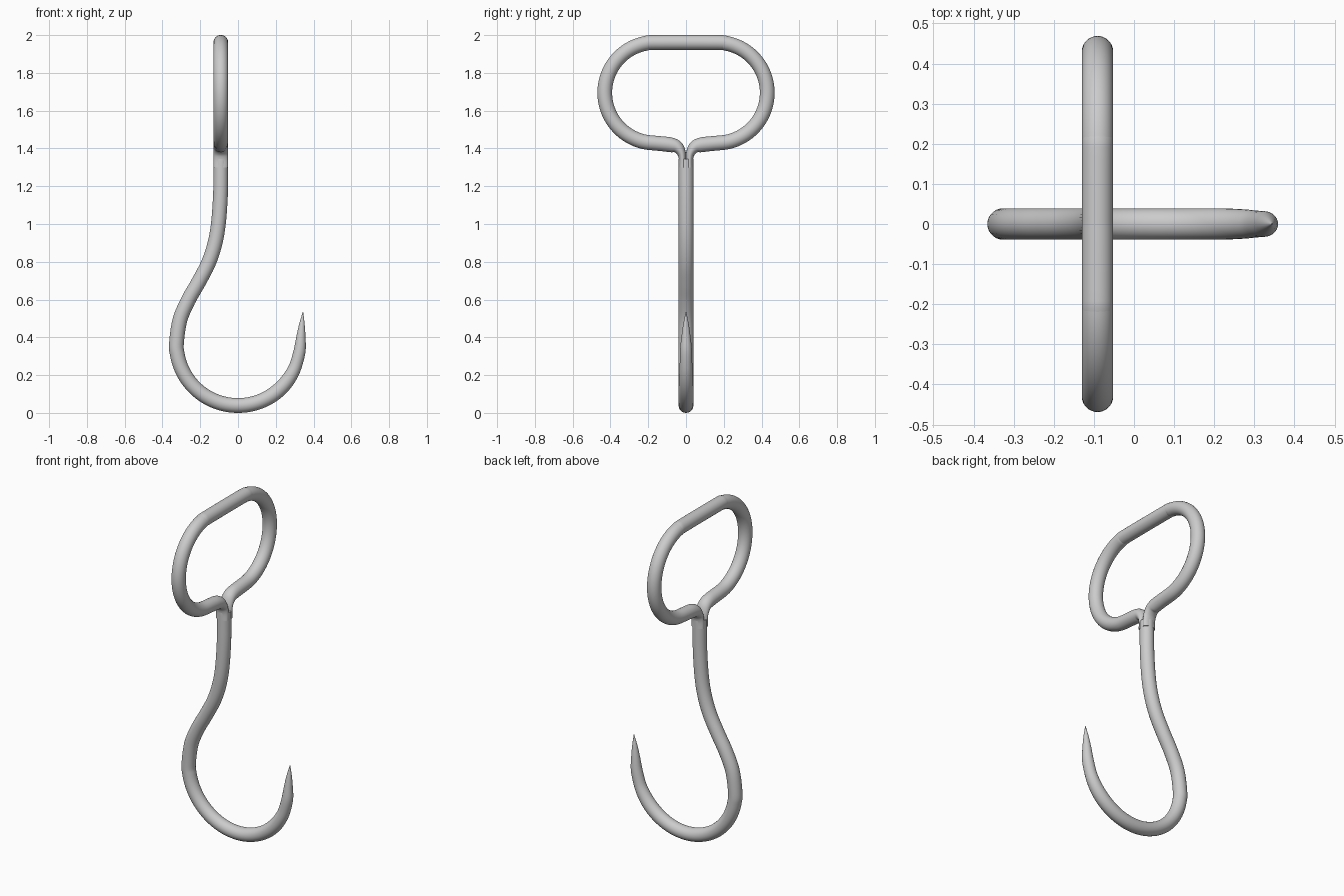
import bpy, bmesh, math
from mathutils import Vector

if "Cube" in bpy.data.objects:
    bpy.data.objects.remove(bpy.data.objects["Cube"])

R = 0.039      # rod radius
X0 = -0.091    # shank / handle plane
SIDES = 28

steel = bpy.data.materials.new("grey_steel")
steel.diffuse_color = (0.6, 0.6, 0.6, 1)
steel.use_nodes = True
steel.node_tree.nodes["Principled BSDF"].inputs["Base Color"].default_value = steel.diffuse_color


def smooth_path(keys, steps=5):
    """Catmull-Rom through keys (position + two radii as 5-tuples)."""
    k = [keys[0]] + keys + [keys[-1]]
    out = []
    for i in range(1, len(k) - 2):
        for s in range(steps):
            t = s / steps
            out.append([0.5 * (2 * b + (c - a) * t + (2 * a - 5 * b + 4 * c - d) * t * t
                               + (3 * b - a - 3 * c + d) * t ** 3)
                        for a, b, c, d in zip(k[i - 1], k[i], k[i + 1], k[i + 2])])
    out.append(list(keys[-1]))
    return out


def sweep(name, path, axis):
    """Sweep an ellipse along a planar path; axis is the plane normal."""
    bm = bmesh.new()
    axis = Vector(axis)
    pts = [Vector(p[:3]) for p in path]
    rings = []
    for i, p in enumerate(pts):
        tan = (pts[min(i + 1, len(pts) - 1)] - pts[max(i - 1, 0)]).normalized()
        side = axis.cross(tan).normalized()
        r_in, r_out = path[i][3:]
        rings.append([bm.verts.new(p + side * r_in * math.cos(a) + axis * r_out * math.sin(a))
                      for a in (2 * math.pi * j / SIDES for j in range(SIDES))])
    for a, b in zip(rings, rings[1:]):
        for j in range(SIDES):
            n = (j + 1) % SIDES
            bm.faces.new((a[j], a[n], b[n], b[j]))
    bm.faces.new(rings[0])
    bm.faces.new(rings[-1])
    bmesh.ops.recalc_face_normals(bm, faces=bm.faces)
    me = bpy.data.meshes.new(name)
    bm.to_mesh(me)
    bm.free()
    me.materials.append(steel)
    ob = bpy.data.objects.new(name, me)
    bpy.context.collection.objects.link(ob)
    bpy.ops.object.select_all(action='DESELECT')
    ob.select_set(True)
    bpy.context.view_layer.objects.active = ob
    bpy.ops.object.shade_smooth_by_angle(angle=math.radians(50))
    return ob


# Hook: shank, S-bend, round bowl and tapered point
hook = [(X0, 1.345), (X0, 1.28), (-0.093, 1.15), (-0.104, 1.0), (-0.124, 0.89),
        (-0.158, 0.79), (-0.21, 0.69), (-0.264, 0.595), (-0.308, 0.49)]
keys = [(x, 0, z, R, R) for x, z in hook]
for deg in range(180, 341, 10):
    a = math.radians(deg)
    r = R if deg <= 310 else R - 0.002 * ((deg - 310) / 15) ** 1.5
    keys.append((0.326 * math.cos(a), 0, 0.365 + 0.326 * math.sin(a), r, r))
keys += [(0.3265, 0, 0.33, 0.0315, 0.0315), (0.333, 0, 0.40, 0.0245, 0.0245),
         (0.3385, 0, 0.47, 0.0145, 0.0145), (0.344, 0, 0.535, 0.001, 0.001)]
sweep("hook", smooth_path(keys), (0, 1, 0))

# Handle: stadium loop whose flattened ends merge into the shank
half = [(0.0185, 1.30, 0.0195, R), (0.0185, 1.345, 0.0195, R), (0.025, 1.378, 0.024, R),
        (0.046, 1.407, 0.033, R), (0.08, 1.419, R, R), (0.14, 1.426, R, R)]
for deg in range(-80, 91, 10):
    a = math.radians(deg)
    half.append((0.164 + 0.266 * math.cos(a), 1.695 + 0.266 * math.sin(a), R, R))
loop = [(X0, y, z, a, b) for y, z, a, b in half]
loop += [(x, -y, z, a, b) for x, y, z, a, b in reversed(loop)]
sweep("handle", smooth_path(loop), (1, 0, 0))
